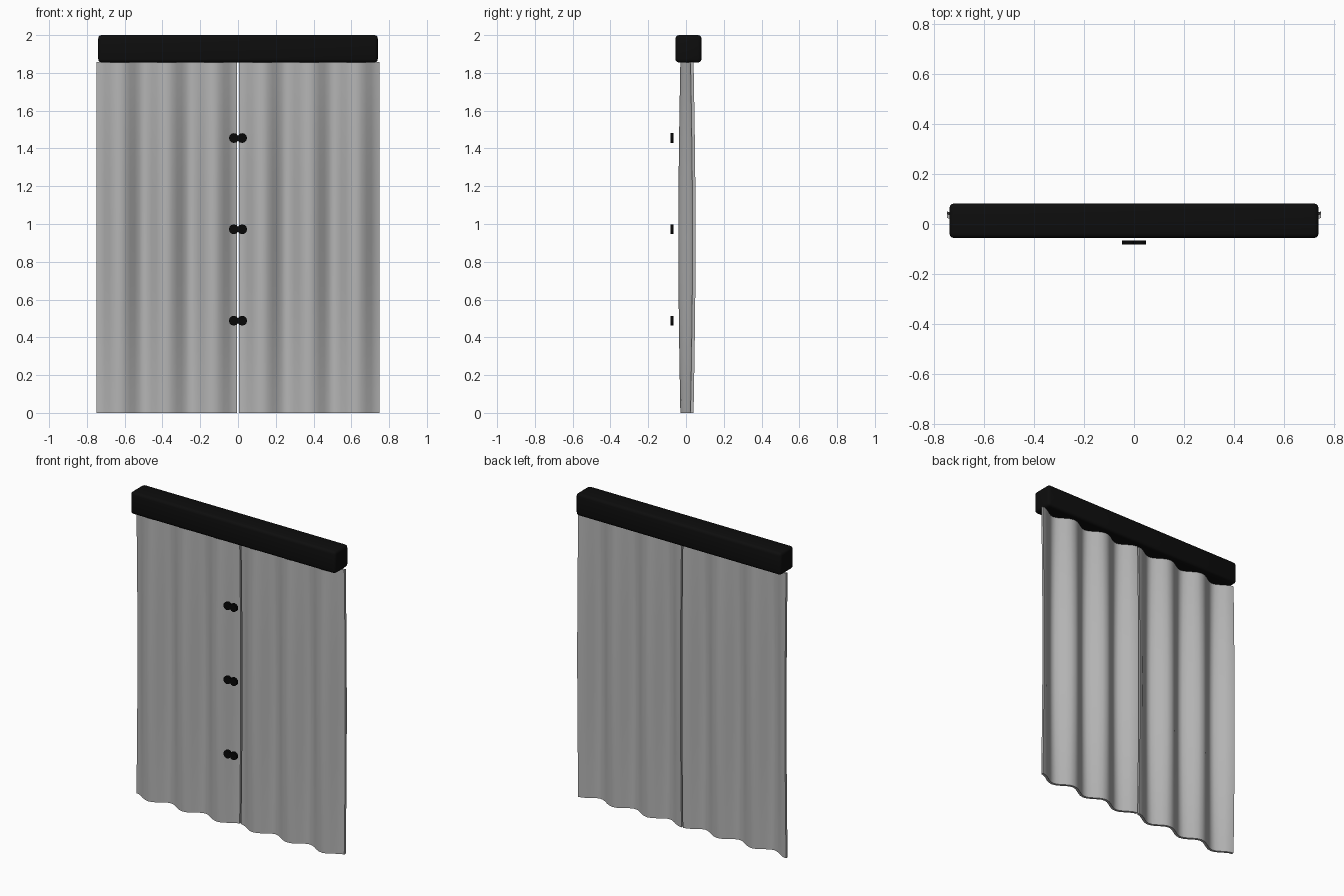
import bpy
import bmesh
import math
from mathutils import Matrix

if "Cube" in bpy.data.objects:
    bpy.data.objects.remove(bpy.data.objects["Cube"], do_unlink=True)


def make_material(name, value):
    mat = bpy.data.materials.new(name)
    mat.use_nodes = True
    colour = (value, value, value, 1)
    mat.diffuse_color = colour
    mat.node_tree.nodes["Principled BSDF"].inputs["Base Color"].default_value = colour
    return mat


GREY = make_material("grey fabric", 0.46)
BLACK = make_material("black rail", 0.004)
DARK = make_material("dark clasp", 0.002)


def finish(name, bm, mat, angle=40):
    bmesh.ops.recalc_face_normals(bm, faces=bm.faces)
    mesh = bpy.data.meshes.new(name)
    bm.to_mesh(mesh)
    bm.free()
    mesh.materials.append(mat)
    obj = bpy.data.objects.new(name, mesh)
    bpy.context.collection.objects.link(obj)
    bpy.ops.object.select_all(action='DESELECT')
    obj.select_set(True)
    bpy.context.view_layer.objects.active = obj
    bpy.ops.object.shade_smooth_by_angle(angle=math.radians(angle))
    return obj


HEIGHT = 1.857
FOLDS = 3
THICK = 0.016


# Pleated panel: a cosine wave across, with folds deepening at mid height
def curtain_panel(name, x0, x1, cols=30, rows=16):
    bm = bmesh.new()
    # Closed cross-section: front skin left to right, back skin right to left
    outline = [(i / cols, -1) for i in range(cols + 1)]
    outline += [(i / cols, 1) for i in reversed(range(cols + 1))]
    rings = []
    for r in range(rows + 1):
        z = HEIGHT * r / rows
        depth = 0.027 + 0.0105 * math.sin(math.pi * r / rows)
        ring = []
        for u, side in outline:
            phase = 2 * math.pi * FOLDS * u
            slope = -depth * math.sin(phase) * 2 * math.pi * FOLDS / (x1 - x0)
            length = math.hypot(slope, 1)
            offset = side * THICK / 2
            x = x0 + (x1 - x0) * u - slope / length * offset
            y = 0.005 + depth * math.cos(phase) + offset / length
            ring.append(bm.verts.new((x, y, z)))
        rings.append(ring)
    n = len(outline)
    for low, high in zip(rings, rings[1:]):
        for i in range(n):
            j = (i + 1) % n
            bm.faces.new((low[i], low[j], high[j], high[i]))
    # Top and bottom hems
    for ring in (rings[0], rings[-1]):
        for i in range(cols):
            bm.faces.new((ring[i], ring[i + 1], ring[n - 2 - i], ring[n - 1 - i]))
    return finish(name, bm, GREY)


curtain_panel("right_panel", -0.75, -0.005)
curtain_panel("left_panel", 0.005, 0.75)

# Header rail with rounded edges
bm = bmesh.new()
bmesh.ops.create_cube(bm, size=1, matrix=Matrix.Translation((0, 0.013, 1.9275))
                      @ Matrix.Diagonal((1.48, 0.138, 0.145, 1)))
bmesh.ops.bevel(bm, geom=bm.edges[:], offset=0.018, segments=3,
                profile=0.5, affect='EDGES')
finish("header_rail", bm, BLACK)

# Pairs of round clasps along the centre opening
for level, z in (("lower", 0.488), ("middle", 0.972), ("upper", 1.455)):
    for side, x in (("right", -0.022), ("left", 0.022)):
        bm = bmesh.new()
        bmesh.ops.create_cone(bm, cap_ends=True, segments=12, radius1=0.026,
                              radius2=0.026, depth=0.016,
                              matrix=Matrix.Translation((x, -0.0745, z))
                              @ Matrix.Rotation(math.pi / 2, 4, 'X'))
        finish(f"{level}_{side}_clasp", bm, DARK)
